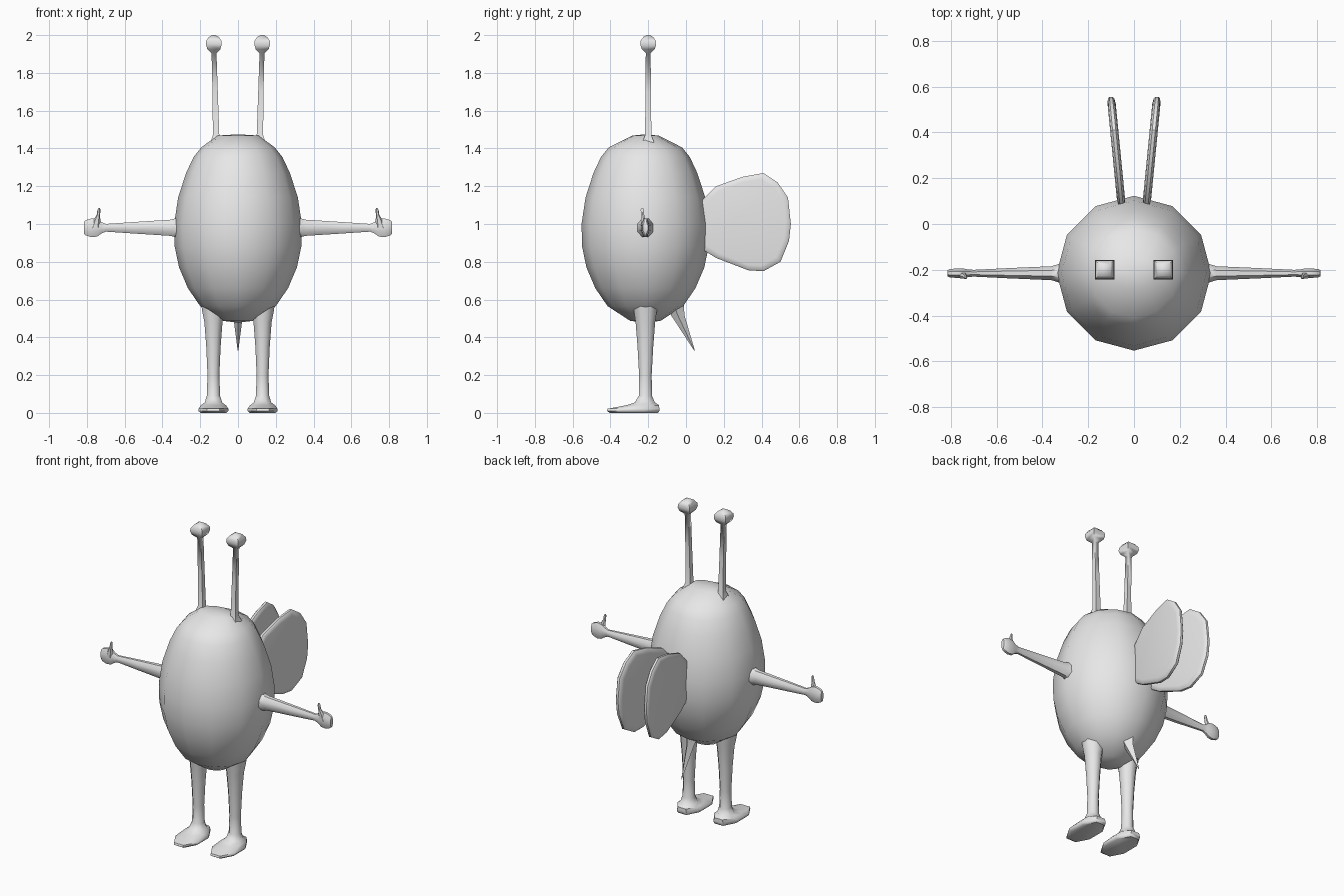
import bpy, bmesh, math
from mathutils import Vector

grey = bpy.data.materials.new("plain grey")
grey.diffuse_color = (0.8, 0.8, 0.8, 1)
CY = -0.215  # depth of the body axis


def finish(name, bm, angle, mirror):
    bmesh.ops.recalc_face_normals(bm, faces=bm.faces)
    mesh = bpy.data.meshes.new(name)
    bm.to_mesh(mesh)
    bm.free()
    mesh.materials.append(grey)
    ob = bpy.data.objects.new(name, mesh)
    bpy.context.collection.objects.link(ob)
    bpy.ops.object.select_all(action='DESELECT')
    ob.select_set(True)
    bpy.context.view_layer.objects.active = ob
    bpy.ops.object.shade_smooth_by_angle(angle=math.radians(angle))
    if mirror:
        ob.modifiers.new("mirror", 'MIRROR').use_mirror_merge = False
    return ob


def skin(bm, loops):
    """Bridge successive vertex loops with quads."""
    for a, b in zip(loops, loops[1:]):
        n = len(a)
        for i in range(n):
            j = (i + 1) % n
            bm.faces.new((a[i], a[j], b[j], b[i]))


def loft(name, rings, sides, axis='z', phase=0.0, angle=50, mirror=True, poles=None):
    """rings: (position on axis, centre 1, centre 2, radius 1, radius 2).
    Axis z uses x, y as 1, 2; axis x uses y, z."""
    bm = bmesh.new()
    place = (lambda t, u, v: (u, v, t)) if axis == 'z' else (lambda t, u, v: (t, u, v))
    loops = []
    for t, c1, c2, r1, r2 in rings:
        loops.append([bm.verts.new(place(
            t, c1 + r1 * math.cos(phase + math.tau * i / sides),
            c2 + r2 * math.sin(phase + math.tau * i / sides))) for i in range(sides)])
    skin(bm, loops)
    for k, loop in ((0, loops[0]), (1, loops[-1])):
        if poles:
            tip = bm.verts.new((0, CY, poles[k]))
            for i in range(sides):
                bm.faces.new((loop[i], loop[(i + 1) % sides], tip))
        else:
            bm.faces.new(loop)
    return finish(name, bm, angle, mirror)


# Egg-shaped body
profile = [(0.487, 0.08), (0.565, 0.2), (0.66, 0.265), (0.77, 0.312), (0.88, 0.335),
           (1.0, 0.338), (1.14, 0.317), (1.27, 0.275), (1.355, 0.235), (1.405, 0.195)]
body = [(z, 0, CY, r, r) for z, r in profile] + [(1.468, 0, CY, 0.11, 0.07)]
loft("body", body, 12, mirror=False, angle=65, poles=(0.478, 1.475))

# Square-section antennae with rounded knobs
s = math.sqrt(2)
stalk = [(1.38, 0.115, 0.05), (1.44, 0.115, 0.028), (1.47, 0.116, 0.017), (1.7, 0.121, 0.014),
         (1.905, 0.127, 0.013), (1.925, 0.128, 0.034), (1.95, 0.128, 0.042),
         (1.97, 0.128, 0.04), (1.99, 0.128, 0.026), (2.0, 0.128, 0.01)]
loft("antenna", [(z, x, -0.2, r * s, r * s) for z, x, r in stalk], 4,
     phase=math.pi / 4, angle=65)

# Arms ending in flattened fists
arm = [(0.28, 0.055, 0.07), (0.325, 0.045, 0.055), (0.36, 0.033, 0.046), (0.55, 0.024, 0.033),
       (0.70, 0.016, 0.022), (0.725, 0.018, 0.034), (0.745, 0.022, 0.05),
       (0.775, 0.022, 0.054), (0.805, 0.02, 0.044), (0.815, 0.014, 0.034)]
loft("arm", [(x, CY, 0.98, ry, rz) for x, ry, rz in arm], 8, axis='x', phase=math.pi / 8)

# Raised thumbs
loft("thumb", [(0.98, 0.755, -0.222, 0.026, 0.017), (1.02, 0.747, -0.225, 0.018, 0.014),
               (1.05, 0.739, -0.23, 0.009, 0.01), (1.075, 0.736, -0.232, 0.008, 0.009),
               (1.085, 0.735, -0.232, 0.004, 0.005)], 6)

# Legs flowing into flat feet with long toes
loft("leg", [(0.0, 0.13, -0.275, 0.074, 0.138), (0.01, 0.13, -0.28, 0.086, 0.15),
             (0.022, 0.13, -0.278, 0.086, 0.148), (0.04, 0.13, -0.23, 0.072, 0.095),
             (0.055, 0.13, -0.218, 0.05, 0.058), (0.09, 0.13, CY, 0.038, 0.038),
             (0.2, 0.13, CY, 0.034, 0.036), (0.35, 0.13, CY, 0.041, 0.045),
             (0.48, 0.13, CY, 0.052, 0.056), (0.54, 0.13, CY, 0.065, 0.066),
             (0.62, 0.13, CY, 0.075, 0.075)], 8, phase=math.pi / 8)

# Stinger slanting down and back
loft("stinger", [(0.58, 0, -0.065, 0.045, 0.055), (0.52, 0, -0.045, 0.026, 0.036),
                 (0.33, 0, 0.045, 0.002, 0.002)], 4, mirror=False, angle=30)

# Wings: flat panels with a bevelled rim, splayed outwards towards the tips
outline = [(0.08, 1.12), (0.16, 1.2), (0.3, 1.25), (0.41, 1.27), (0.485, 1.22), (0.54, 1.14),
           (0.555, 1.0), (0.545, 0.91), (0.5, 0.8), (0.41, 0.75), (0.33, 0.755),
           (0.16, 0.82), (0.08, 0.87)]
bm = bmesh.new()
centre = Vector((0.31, 1.0))
loops = []
for side, scale in ((-0.018, 0.88), (-0.014, 0.97), (-0.007, 1), (0.007, 1),
                    (0.014, 0.97), (0.018, 0.88)):
    loop = []
    for p in outline:
        y, z = centre + (Vector(p) - centre) * scale
        loop.append(bm.verts.new((0.057 + 0.098 * (y - 0.11) + side, y, z)))
    loops.append(loop)
skin(bm, loops)
bm.faces.new(loops[0])
bm.faces.new(loops[-1])
finish("wing", bm, 40, True)
